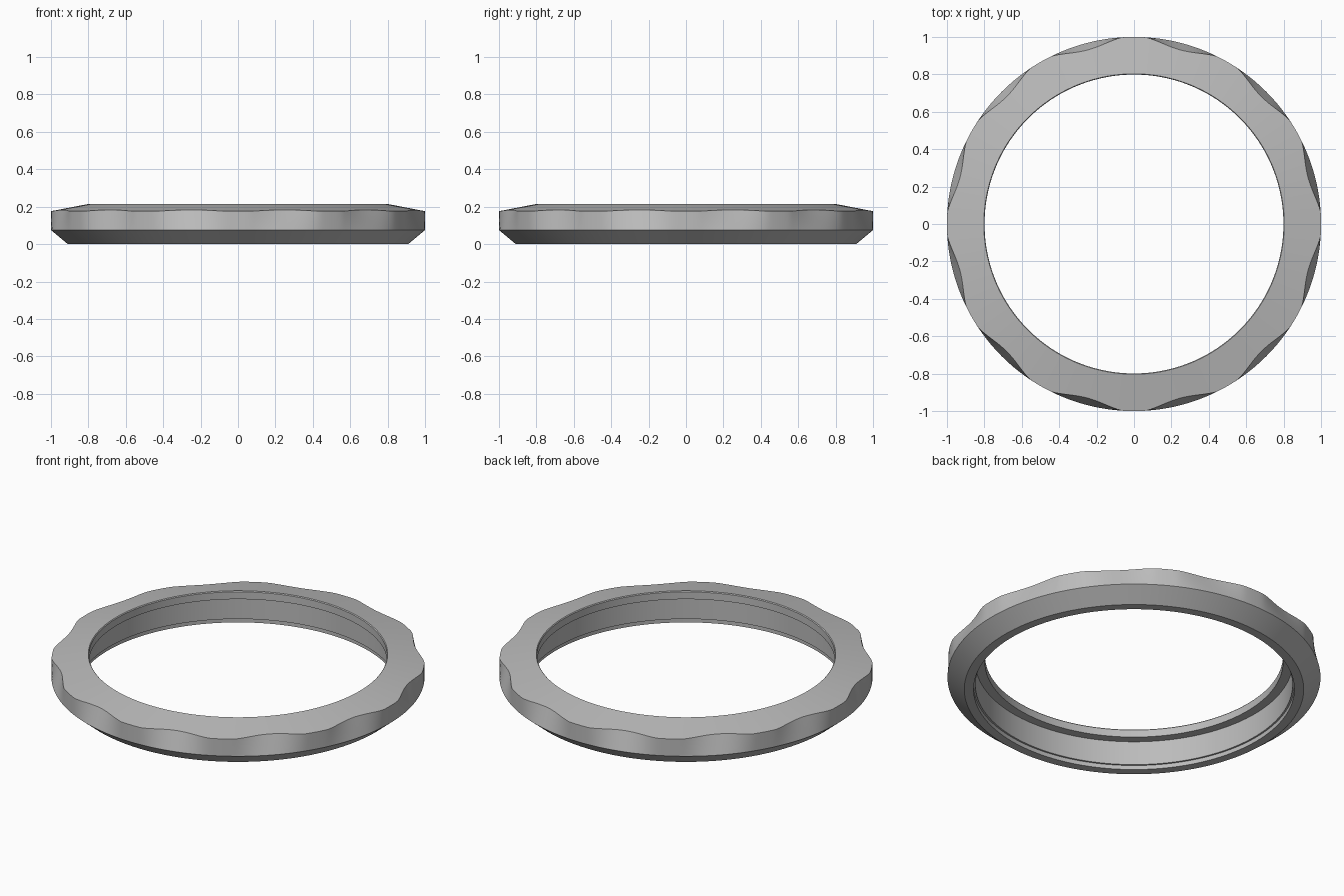
import bpy, bmesh, math

cube = bpy.data.objects.get("Cube")
if cube:
    bpy.data.objects.remove(cube)

SEGMENTS = 360
SCALLOPS = 12
HALF_WIDTH = math.radians(11.5)
DEPTH = 0.037
WALL_LOW, WALL_HIGH = 0.075, 0.176
BORE, TOP = 0.803, 0.214


def scallop(angle):
    """Inward bite of the rim at this angle, zero on the lands."""
    pitch = 2 * math.pi / SCALLOPS
    offset = angle % pitch - pitch / 2
    if abs(offset) >= HALF_WIDTH:
        return 0
    return DEPTH * math.cos(offset / HALF_WIDTH * math.pi / 2) ** 1.3


def cone_height(radius):
    return WALL_HIGH + (1 - radius) / (1 - BORE) * (TOP - WALL_HIGH)


def section(angle):
    """Closed cross-section, radius and height, from the base outward."""
    bite = scallop(angle)
    wall = [(1 - bite * t, WALL_LOW + t * (cone_height(1 - bite) - WALL_LOW))
            for t in (0, 0.5, 1)]
    return [(0.86, 0), (0.91, 0)] + wall + [
        (BORE, TOP), (0.799, 0.209),             # top inner bevel
        (0.799, 0.166), (0.85, 0.166),           # inner lip
        (0.85, 0.025), (0.86, 0.025)]            # bore and bottom step


# Sweep the section around the axis
bm = bmesh.new()
rings = []
for i in range(SEGMENTS):
    a = 2 * math.pi * i / SEGMENTS
    rings.append([bm.verts.new((r * math.cos(a), r * math.sin(a), z))
                  for r, z in section(a)])
for i, ring in enumerate(rings):
    following = rings[(i + 1) % SEGMENTS]
    for j in range(len(ring)):
        k = (j + 1) % len(ring)
        bm.faces.new((ring[j], following[j], following[k], ring[k]))
bmesh.ops.recalc_face_normals(bm, faces=bm.faces)

mesh = bpy.data.meshes.new("scalloped_ring")
bm.to_mesh(mesh)
bm.free()
ring_object = bpy.data.objects.new("scalloped_ring", mesh)
bpy.context.collection.objects.link(ring_object)

# Plain grey metal colour
colour = (0.5, 0.5, 0.5, 1)
grey = bpy.data.materials.new("grey_metal")
grey.use_nodes = True
grey.diffuse_color = colour
grey.node_tree.nodes["Principled BSDF"].inputs["Base Color"].default_value = colour
mesh.materials.append(grey)

# Smooth shading with crisp edges
bpy.ops.object.select_all(action="DESELECT")
ring_object.select_set(True)
bpy.context.view_layer.objects.active = ring_object
bpy.ops.object.shade_smooth_by_angle(angle=math.radians(25))
